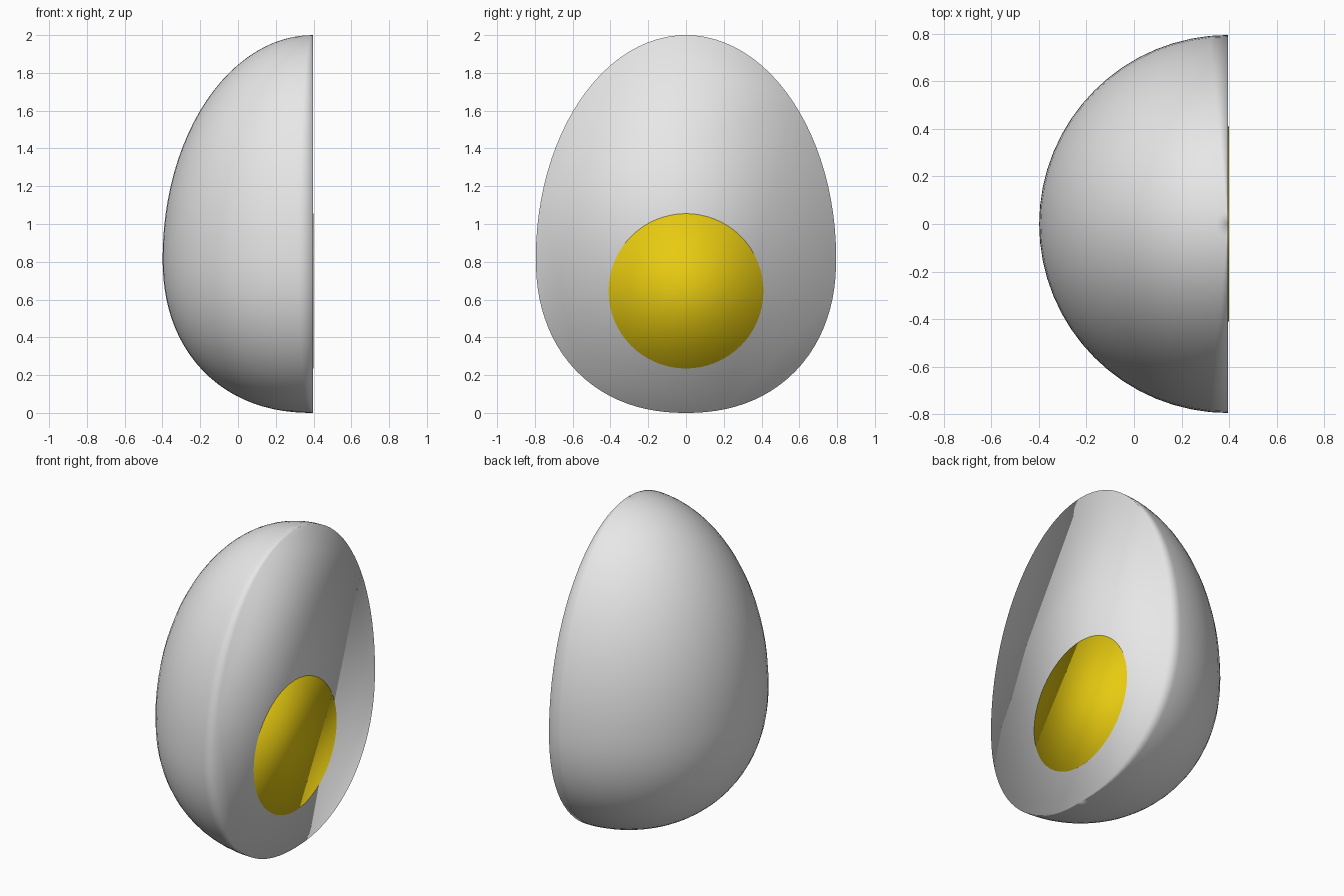
import bpy, bmesh

if "Cube" in bpy.data.objects:
    bpy.data.objects.remove(bpy.data.objects["Cube"])

CUT_X = 0.396      # position of the cut plane
HALF_W = 0.795     # largest half width of the egg
BELLY_Z = 0.82     # height of the widest point


def material(name, rgb):
    m = bpy.data.materials.new(name)
    m.diffuse_color = (*rgb, 1.0)
    m.use_nodes = True
    m.node_tree.nodes["Principled BSDF"].inputs["Base Color"].default_value = m.diffuse_color
    return m


def half_solid(name, mat, segs, rings, shape, location):
    """Reshape a unit sphere, cut away its +x half and cap it with one flat face."""
    bm = bmesh.new()
    bmesh.ops.create_uvsphere(bm, u_segments=segs, v_segments=rings, radius=1.0)
    for v in bm.verts:
        v.co = shape(v.co)
    geom = bm.verts[:] + bm.edges[:] + bm.faces[:]
    cut = bmesh.ops.bisect_plane(bm, geom=geom, dist=1e-4, plane_co=(0, 0, 0),
                                 plane_no=(1, 0, 0), clear_outer=True)
    rim = [e for e in bm.edges if e.is_boundary]
    bmesh.ops.holes_fill(bm, edges=rim, sides=0)
    bmesh.ops.recalc_face_normals(bm, faces=bm.faces[:])
    for f in bm.faces:
        f.smooth = True
    me = bpy.data.meshes.new(name)
    bm.to_mesh(me)
    bm.free()
    me.materials.append(mat)
    ob = bpy.data.objects.new(name, me)
    ob.location = location
    bpy.context.collection.objects.link(ob)
    return ob


def egg_shape(co):
    """Elliptical top, slightly fuller bottom."""
    p = co.copy()
    r = (co.x ** 2 + co.y ** 2) ** 0.5
    if co.z >= 0:
        p.z = BELLY_Z + (2.0 - BELLY_Z) * co.z
        k = HALF_W
    else:
        n = 2.2
        s = (r ** n + abs(co.z) ** n) ** (-1 / n)
        p.z = BELLY_Z * (1 + co.z * s)
        k = HALF_W * s
    p.x, p.y = co.x * k, co.y * k
    return p


# Egg white: half egg with a flat cut side
half_solid("egg_white", material("white grey", (0.8, 0.8, 0.8)),
           64, 48, egg_shape, (CUT_X, 0, 0))

# Yolk: half ball sunk in the cut side, its flat face barely proud of it
half_solid("yolk", material("yolk yellow", (0.9, 0.67, 0.006)),
           64, 32, lambda co: co * 0.41, (CUT_X + 0.003, 0, 0.645))
